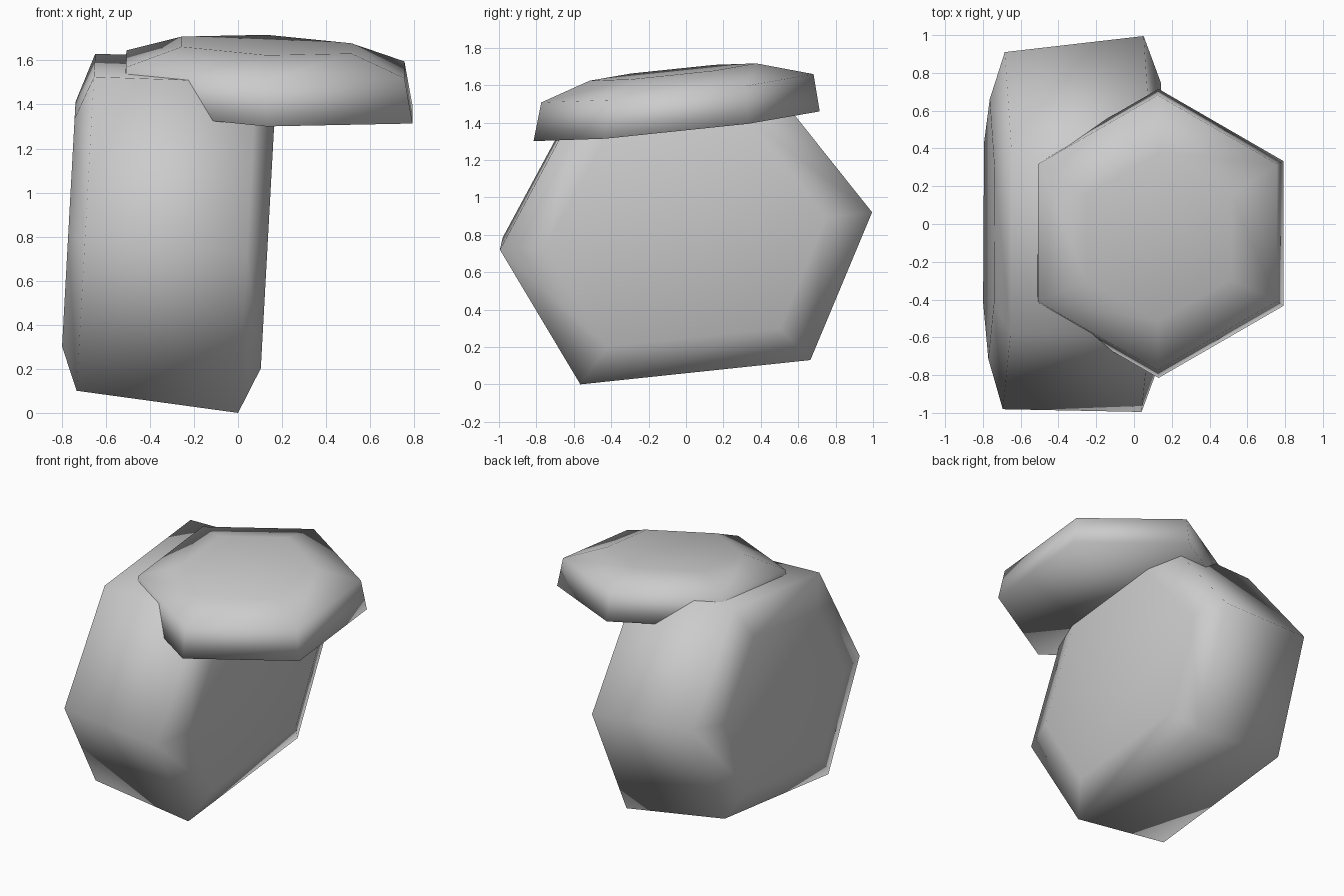
import bpy, bmesh, math
from mathutils import Vector

cube = bpy.data.objects.get("Cube")
if cube:
    bpy.data.objects.remove(cube, do_unlink=True)

grey = bpy.data.materials.new("plain_grey")
grey.use_nodes = True
colour = (0.6, 0.6, 0.6, 1)
grey.diffuse_color = colour
grey.node_tree.nodes["Principled BSDF"].inputs["Base Color"].default_value = colour


def loft(name, rings):
    """Bridge matching rings of points and close both ends."""
    bm = bmesh.new()
    loops = [[bm.verts.new(p) for p in ring] for ring in rings]
    for a, b in zip(loops, loops[1:]):
        for i in range(len(a)):
            j = (i + 1) % len(a)
            bm.faces.new((a[i], a[j], b[j], b[i]))
    bm.faces.new(loops[0])
    bm.faces.new(loops[-1])
    bmesh.ops.recalc_face_normals(bm, faces=bm.faces)
    for f in bm.faces:
        f.smooth = True
    mesh = bpy.data.meshes.new(name)
    bm.to_mesh(mesh)
    bm.free()
    mesh.materials.append(grey)
    obj = bpy.data.objects.new(name, mesh)
    bpy.context.collection.objects.link(obj)
    return obj


# Body: uneven hexagonal drum lying along x, with chamfered ends
profile = [(-0.99, -0.09), (-0.56, -0.81), (0.67, -0.68),
           (1.0, 0.11), (0.45, 0.80), (-0.57, 0.69)]


def body_ring(x, y, z, scale, lean=0.055):
    return [Vector((x + lean * scale * v, y + scale * u, z + scale * v))
            for u, v in profile]


loft("body", [
    body_ring(-0.768, -0.03, 0.86, 0.69),
    body_ring(-0.69, -0.04, 0.87, 0.95),
    body_ring(0.045, -0.005, 0.81, 1.0),
    body_ring(0.137, 0.0, 0.81, 0.75),
])


# Cap: tilted regular hexagonal slab with a chamfered top
def cap_ring(x, y, z, radius, slope_x=-0.04, slope_y=0.104):
    ring = []
    for i in range(6):
        a = math.radians(30 + 60 * i)
        u, v = radius * math.cos(a), radius * math.sin(a)
        ring.append(Vector((x + u, y + v, z + slope_x * u + slope_y * v)))
    return ring


loft("cap", [
    cap_ring(0.13, -0.05, 1.38, 0.765),
    cap_ring(0.125, -0.046, 1.583, 0.728),
    cap_ring(0.13, -0.07, 1.67, 0.445),
])
